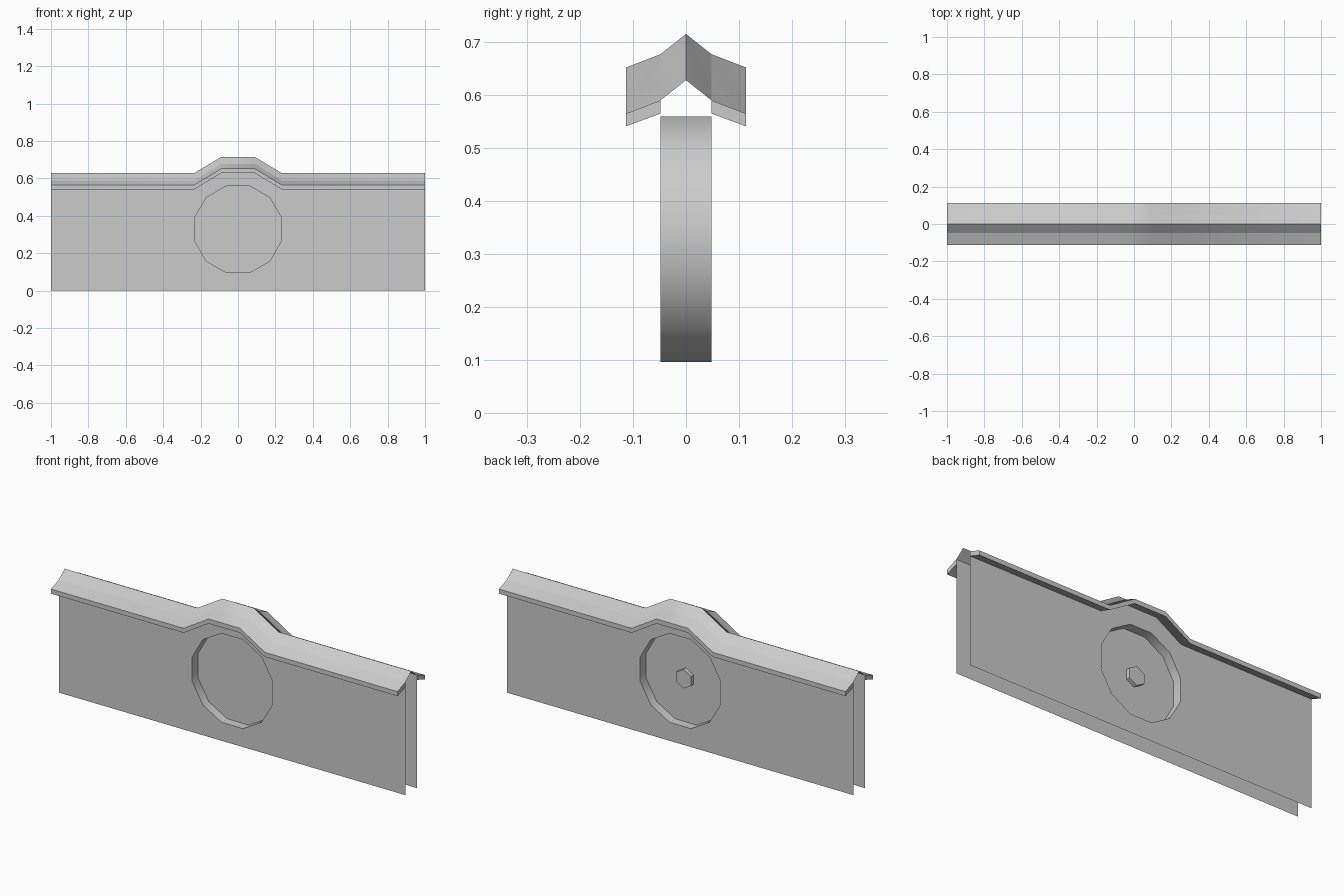
import bpy
import bmesh
import math

cube = bpy.data.objects.get("Cube")
if cube:
    bpy.data.objects.remove(cube, do_unlink=True)

grey = bpy.data.materials.new("stone_grey")
grey.use_nodes = True
grey.diffuse_color = (0.6, 0.6, 0.6, 1)
grey.node_tree.nodes["Principled BSDF"].inputs["Base Color"].default_value = (0.6, 0.6, 0.6, 1)

HALF = 0.048                      # half wall thickness
HOLE_Z, HOLE_R = 0.328, 0.24
# ridge path as (x, lift), raised over the round recess
PATH = [(-1, 0), (-0.235, 0), (-0.09, 0.087), (0.09, 0.087), (0.235, 0), (1, 0)]


def finish(bm, name, smooth=False):
    mesh = bpy.data.meshes.new(name)
    bm.to_mesh(mesh)
    bm.free()
    obj = bpy.data.objects.new(name, mesh)
    bpy.context.collection.objects.link(obj)
    mesh.materials.append(grey)
    if smooth:
        bpy.ops.object.select_all(action="DESELECT")
        obj.select_set(True)
        bpy.context.view_layer.objects.active = obj
        bpy.ops.object.shade_smooth_by_angle(angle=math.radians(40))
    return obj


def circle(bm, y, radius, sides):
    angles = [math.tau * (i + 0.5) / sides for i in range(sides)]
    return [bm.verts.new((radius * math.cos(a), y, HOLE_Z + radius * math.sin(a)))
            for a in angles]


def strip(bm, a, b, closed=True):
    n = len(a)
    for i in range(n if closed else n - 1):
        j = (i + 1) % n
        bm.faces.new((a[i], a[j], b[j], b[i]))


def sweep(bm, profile, closed):
    rings = [[bm.verts.new((x, y, z + lift)) for y, z in profile] for x, lift in PATH]
    for a, b in zip(rings, rings[1:]):
        strip(bm, a, b, closed)
    return rings


# wall sheets, each with the round opening
for side, name in ((-1, "front_wall"), (1, "back_wall")):
    bm = bmesh.new()
    y = side * HALF
    outline = [(-1, 0), (1, 0)] + [(x, 0.59 + lift) for x, lift in reversed(PATH)]
    outer = [bm.verts.new((x, y, z)) for x, z in outline]
    for loop in (outer, circle(bm, y, HOLE_R, 12)):
        for i, v in enumerate(loop):
            bm.edges.new((v, loop[i - 1]))
    bmesh.ops.triangle_fill(bm, edges=bm.edges[:], use_beauty=True, normal=(0, side, 0))
    for f in bm.faces:
        f.normal_update()
        if f.normal.y * side < 0:
            f.normal_flip()
    finish(bm, name)

# recess rim through the wall
bm = bmesh.new()
strip(bm, circle(bm, -HALF, HOLE_R, 12), circle(bm, HALF, HOLE_R, 12))
finish(bm, "recess_rim", smooth=True)

# disc closing the recess halfway through
bm = bmesh.new()
bm.faces.new(circle(bm, 0, HOLE_R, 12))
finish(bm, "recess_disc")

# small six-sided boss on the back of the disc
bm = bmesh.new()
base, top = circle(bm, 0, 0.05, 6), circle(bm, 0.02, 0.05, 6)
strip(bm, base, top)
bm.faces.new(top)
bmesh.ops.recalc_face_normals(bm, faces=bm.faces[:])
finish(bm, "back_boss")

# thin ridge over the wall cavity
bm = bmesh.new()
sweep(bm, [(-HALF, 0.59), (0, 0.628), (HALF, 0.59)], closed=False)
for f in bm.faces:
    f.normal_update()
    if f.normal.z < 0:
        f.normal_flip()
finish(bm, "roof_ridge", smooth=True)

# solid eaves on both sides
for side, name in ((-1, "front_eave"), (1, "back_eave")):
    bm = bmesh.new()
    rings = sweep(bm, [(side * HALF, 0.59), (side * 0.113, 0.565),
                       (side * 0.113, 0.541), (side * HALF, 0.565)], closed=True)
    bm.faces.new(rings[0])
    bm.faces.new(rings[-1])
    bmesh.ops.recalc_face_normals(bm, faces=bm.faces[:])
    finish(bm, name, smooth=True)
